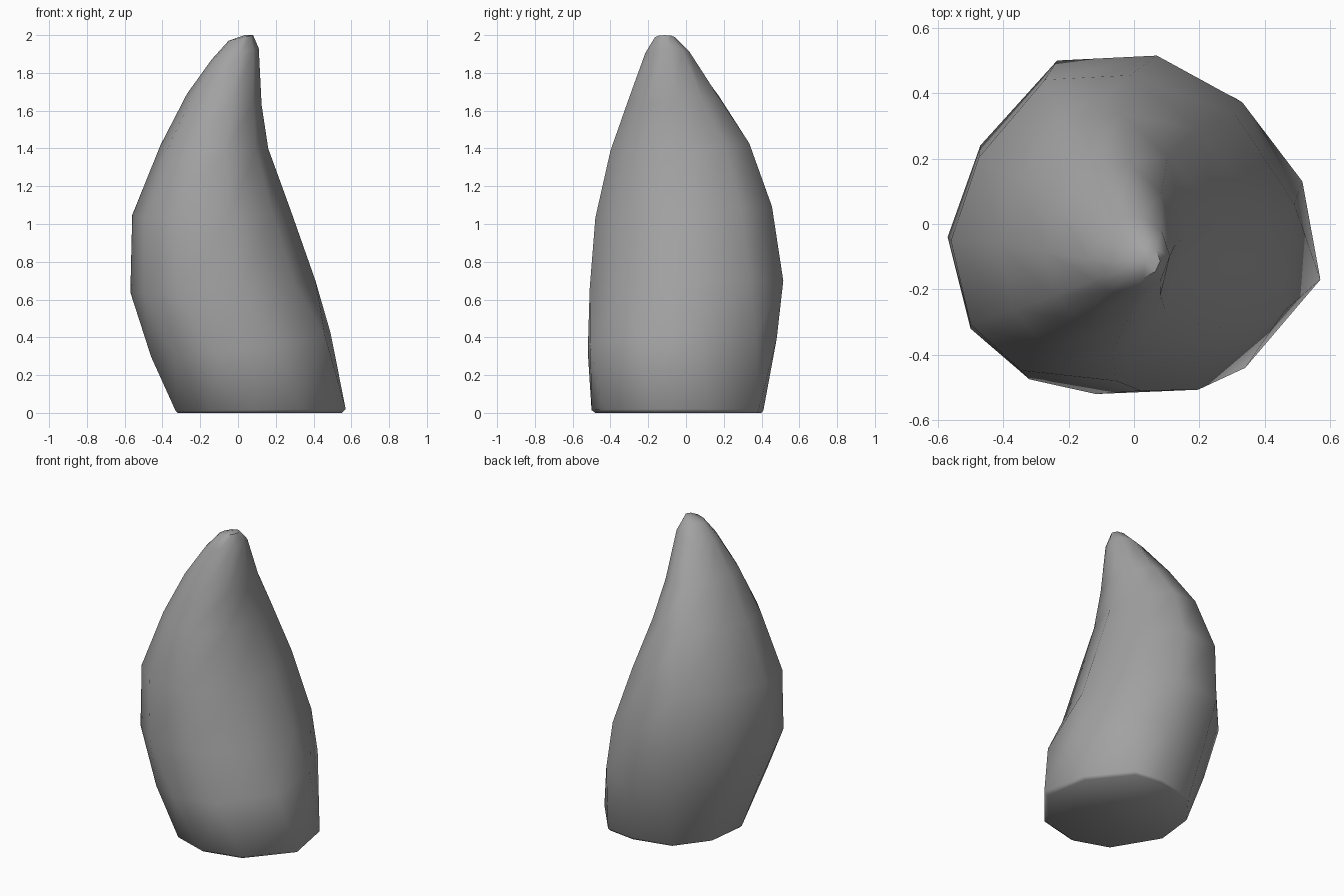
import bpy, bmesh, math

cube = bpy.data.objects.get("Cube")
if cube:
    bpy.data.objects.remove(cube, do_unlink=True)

# One flat grey for the whole horn
grey = bpy.data.materials.new("horn_grey")
grey.use_nodes = True
colour = (0.36, 0.36, 0.36, 1)
grey.diffuse_color = colour
grey.node_tree.nodes["Principled BSDF"].inputs["Base Color"].default_value = colour

# Uneven ten-sided cross-sections at the base and at the belly
BASE = [(0.57, -0.17), (0.515, 0.13), (0.31, 0.385), (0.12, 0.41), (-0.14, 0.35),
        (-0.30, 0.14), (-0.33, -0.12), (-0.15, -0.42), (0.08, -0.50), (0.34, -0.44)]
BELLY = [(0.30, -0.32), (0.41, 0.0), (0.31, 0.335), (0.07, 0.515), (-0.235, 0.5),
         (-0.47, 0.24), (-0.57, -0.04), (-0.50, -0.32), (-0.32, -0.475), (0.02, -0.51)]
SIDES = len(BASE)


def blend(axis, t):
    """Mix the two sections along one axis and scale the result to -1..1."""
    values = [(1 - t) * a[axis] + t * b[axis] for a, b in zip(BASE, BELLY)]
    low, high = min(values), max(values)
    return [2 * (v - low) / (high - low) - 1 for v in values]


# Rings: x low, x high, y low, y high, height, rise along x, rise along y, blend
RINGS = [
    (-0.32, 0.55, -0.48, 0.40, 0.00, 0.00, 0.00, 0.0),
    (-0.33, 0.57, -0.50, 0.41, 0.015, 0.005, 0.00, 0.0),
    (-0.46, 0.49, -0.52, 0.48, 0.36, 0.06, 0.02, 0.5),
    (-0.57, 0.41, -0.51, 0.515, 0.67, 0.03, 0.02, 1.0),
    (-0.56, 0.28, -0.48, 0.455, 1.06, 0.01, 0.03, 1.0),
    (-0.41, 0.16, -0.40, 0.335, 1.41, -0.01, 0.02, 1.0),
    (-0.27, 0.125, -0.31, 0.18, 1.66, -0.03, 0.01, 1.0),
    (-0.14, 0.11, -0.215, 0.02, 1.90, 0.03, 0.00, 1.0),
    (-0.05, 0.08, -0.165, -0.06, 1.985, 0.015, 0.00, 1.0),
]

# Loft the horn between the rings
bm = bmesh.new()
loops = []
for x0, x1, y0, y1, z, rise_x, rise_y, t in RINGS:
    loops.append([bm.verts.new(((x0 + x1 + (x1 - x0) * u) / 2,
                                (y0 + y1 + (y1 - y0) * v) / 2,
                                z + rise_x * u + rise_y * v))
                  for u, v in zip(blend(0, t), blend(1, t))])
for low, high in zip(loops, loops[1:]):
    for i in range(SIDES):
        j = (i + 1) % SIDES
        bm.faces.new((low[i], low[j], high[j], high[i]))

# Flat base and rounded tip
bm.faces.new(loops[0][::-1])
tip = bm.verts.new((0.035, -0.11, 2.0))
for i in range(SIDES):
    bm.faces.new((loops[-1][i], loops[-1][(i + 1) % SIDES], tip))
bmesh.ops.recalc_face_normals(bm, faces=bm.faces)

mesh = bpy.data.meshes.new("horn")
bm.to_mesh(mesh)
bm.free()
mesh.materials.append(grey)
horn = bpy.data.objects.new("horn", mesh)
bpy.context.collection.objects.link(horn)

# Smooth sides with a crisp base edge
bpy.context.view_layer.objects.active = horn
horn.select_set(True)
bpy.ops.object.shade_smooth_by_angle(angle=math.radians(58))
